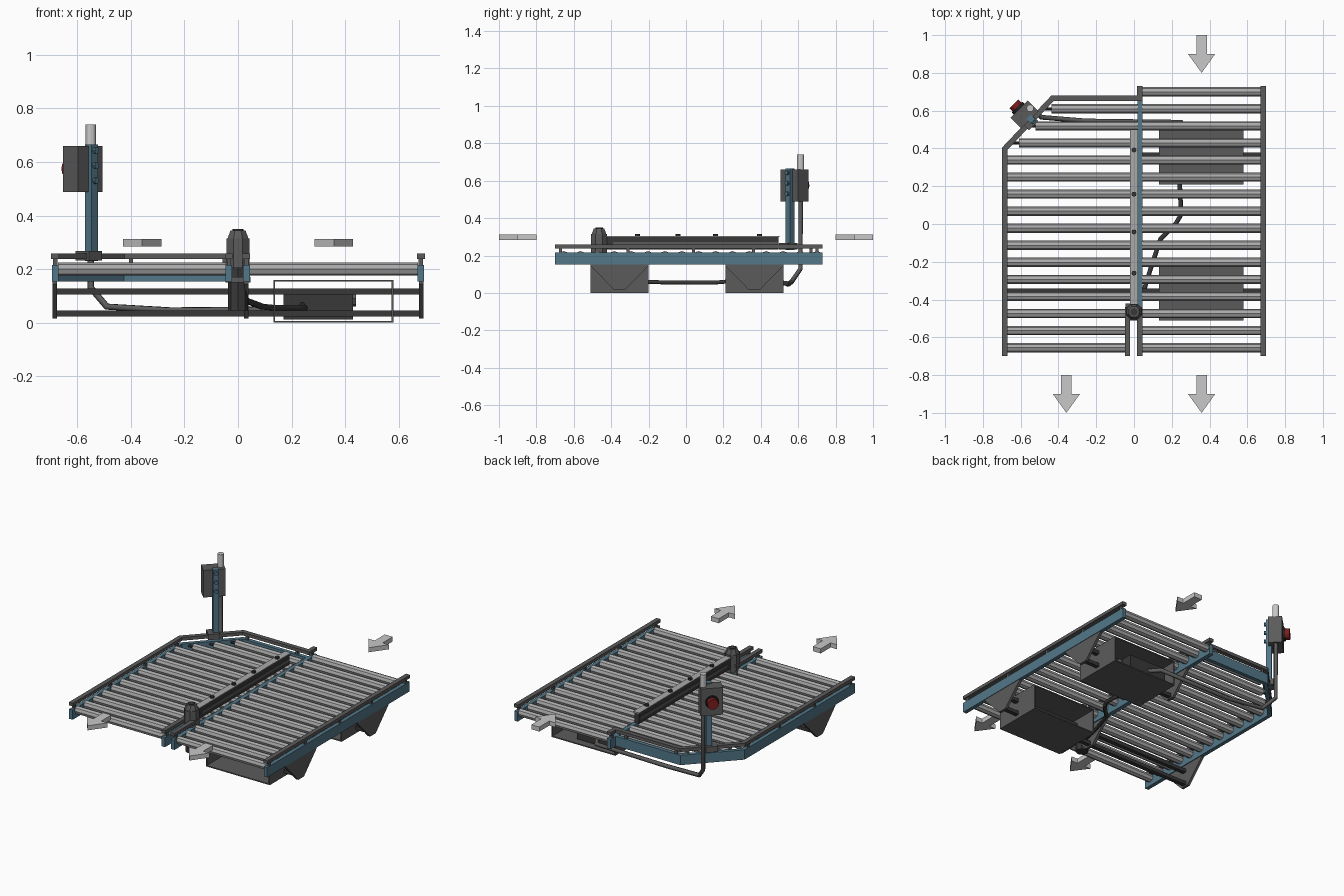
import bpy, bmesh, math
from mathutils import Vector, Matrix

if "Cube" in bpy.data.objects:
    bpy.data.objects.remove(bpy.data.objects["Cube"])


def mat(name, r, g, b):
    m = bpy.data.materials.new(name)
    m.diffuse_color = (r, g, b, 1)
    m.use_nodes = True
    m.node_tree.nodes["Principled BSDF"].inputs["Base Color"].default_value = m.diffuse_color
    return m


BLUE = mat("steel_blue", 0.085, 0.185, 0.25)
GREY = mat("dark_grey", 0.105, 0.105, 0.105)
DARK = mat("charcoal", 0.04, 0.04, 0.04)
ROLL = mat("roller_grey", 0.40, 0.40, 0.40)
LIGHT = mat("light_grey", 0.58, 0.58, 0.58)
RED = mat("button_red", 0.22, 0.012, 0.012)
BLACK = mat("black", 0.015, 0.015, 0.015)


def finish(name, bm, m):
    bmesh.ops.recalc_face_normals(bm, faces=bm.faces)
    me = bpy.data.meshes.new(name)
    bm.to_mesh(me)
    bm.free()
    me.materials.append(m)
    ob = bpy.data.objects.new(name, me)
    bpy.context.collection.objects.link(ob)
    return ob


def box(name, x, y, z, m, rot=0):
    """Box from (min, max) ranges, optionally turned about its own vertical axis."""
    bm = bmesh.new()
    size = [r[1] - r[0] for r in (x, y, z)]
    mid = [(r[0] + r[1]) / 2 for r in (x, y, z)]
    M = Matrix.Translation(mid) @ Matrix.Rotation(rot, 4, 'Z') @ Matrix.Diagonal((*size, 1))
    bmesh.ops.create_cube(bm, size=1, matrix=M)
    return finish(name, bm, m)


def cyl(name, a, b, r, m, n=8, r2=None, spin=0):
    """Cylinder or cone between two points."""
    a, b = Vector(a), Vector(b)
    d = b - a
    M = (Matrix.Translation((a + b) / 2) @ d.to_track_quat('Z', 'Y').to_matrix().to_4x4()
         @ Matrix.Rotation(spin, 4, 'Z'))
    bm = bmesh.new()
    bmesh.ops.create_cone(bm, cap_ends=True, segments=n, radius1=r,
                          radius2=r if r2 is None else r2, depth=d.length, matrix=M)
    return finish(name, bm, m)


def prism(name, pts, vec, m):
    """Extrude a closed outline of 3D points along a vector."""
    bm = bmesh.new()
    f = bm.faces.new([bm.verts.new(p) for p in pts])
    ret = bmesh.ops.extrude_face_region(bm, geom=[f])
    bmesh.ops.translate(bm, vec=vec,
                        verts=[v for v in ret["geom"] if isinstance(v, bmesh.types.BMVert)])
    return finish(name, bm, m)


def rail(name, path, w, z0, z1, m):
    """Rectangular bar following a flat path with mitred corners."""
    p = [Vector(q) for q in path]
    left, right = [], []
    for i, q in enumerate(p):
        d1 = (q - p[i - 1]).normalized() if i else (p[1] - q).normalized()
        d2 = (p[i + 1] - q).normalized() if i < len(p) - 1 else d1
        n1, n2 = Vector((-d1.y, d1.x)), Vector((-d2.y, d2.x))
        n = (n1 + n2).normalized()
        n *= w / 2 / n.dot(n1)
        left.append(q + n)
        right.append(q - n)
    return prism(name, [(v.x, v.y, z0) for v in left + right[::-1]], (0, 0, z1 - z0), m)


def cable(name, pts, r, m):
    cu = bpy.data.curves.new(name, 'CURVE')
    cu.dimensions = '3D'
    cu.bevel_depth = r
    cu.bevel_resolution = 1
    cu.use_fill_caps = True
    sp = cu.splines.new('POLY')
    sp.points.add(len(pts) - 1)
    for q, co in zip(sp.points, pts):
        q.co = (*co, 1)
    cu.materials.append(m)
    bpy.context.collection.objects.link(bpy.data.objects.new(name, cu))


# Frame rails and the guard bars above them
LEFT = [(-0.683, -0.70), (-0.683, 0.40), (-0.43, 0.667), (0.018, 0.667)]
RIGHT = [(0.683, -0.70), (0.683, 0.73)]
rail("left_frame", LEFT, 0.024, 0.153, 0.215, BLUE)
rail("right_frame", RIGHT, 0.024, 0.153, 0.215, BLUE)
rail("inner_right_frame", [(0.031, -0.70), (0.031, 0.73)], 0.026, 0.153, 0.215, BLUE)
rail("inner_left_frame", [(-0.034, -0.70), (-0.034, -0.44)], 0.024, 0.153, 0.215, BLUE)
rail("left_guard", LEFT, 0.029, 0.238, 0.258, GREY)
rail("right_guard", RIGHT, 0.029, 0.238, 0.258, GREY)
rail("inner_right_guard_front", [(0.031, -0.70), (0.031, -0.44)], 0.028, 0.238, 0.258, GREY)
rail("inner_left_guard_front", [(-0.034, -0.70), (-0.034, -0.44)], 0.028, 0.238, 0.258, GREY)
rail("inner_right_guard_back", [(0.031, 0.65), (0.031, 0.73)], 0.028, 0.238, 0.258, GREY)

# Small posts carrying the guard bars
posts = [(s * 0.683, y) for s in (-1, 1) for y in (-0.67, -0.31, 0.04, 0.36)]
posts += [(0.683, 0.70), (0.031, 0.70), (0.031, -0.67), (-0.034, -0.67), (-0.40, 0.667), (-0.05, 0.667)]
for x, y in posts:
    box("guard_post", (x - 0.008, x + 0.008), (y - 0.008, y + 0.008), (0.21, 0.242), GREY)

# Rollers; the left lane ones are shortened at the cut corner
for i in range(16):
    y = 0.70 - i * 0.0903
    cyl("right_roller", (0.042, y, 0.2), (0.673, y, 0.2), 0.0245, ROLL)
    if i:
        x0 = max(-0.673, -0.635 + (y - 0.4) * 0.945) if y > 0.4 else -0.673
        x1 = 0.02 if y > -0.42 else -0.044
        cyl("left_roller", (x0, y, 0.2), (x1, y, 0.2), 0.0245, ROLL)
        if y > 0.4:
            cyl("roller_axle", (x0 - 0.05, y, 0.2), (x0, y, 0.2), 0.008, DARK)

# Tapered legs and crossbars
for y, xs in ((-0.355, (-0.684, 0.031, 0.684)), (0.365, (0.031, 0.684))):
    for x in xs:
        out = [(-0.155, 0.16), (0.155, 0.16), (0.155, 0.145), (0.028, 0.015), (-0.028, 0.015), (-0.155, 0.145)]
        prism("leg_plate", [(x - 0.008, y + a, b) for a, b in out], (0.016, 0, 0), GREY)
    for z in (0.034, 0.116):
        box("crossbar", (xs[0], 0.684), (y - 0.013, y + 0.013), (z - 0.011, z + 0.011), DARK)

# Open-ended housings under the right lane
for y0, y1 in ((-0.51, -0.20), (0.21, 0.52)):
    bm = bmesh.new()
    rings = []
    for y in (y0, y1):
        for t in (0, 0.007):
            rings.append([bm.verts.new((x, y, z)) for x, z in (
                (0.132 + t, t), (0.58 - t, t), (0.58 - t, 0.16 - t), (0.132 + t, 0.16 - t))])
    for a, b in ((0, 1), (2, 3), (0, 2), (1, 3)):
        for k in range(4):
            j = (k + 1) % 4
            bm.faces.new((rings[a][k], rings[a][j], rings[b][j], rings[b][k]))
    finish("housing", bm, GREY)
box("drive_unit", (0.17, 0.43), (0.26, 0.48), (0.012, 0.112), DARK)
cyl("drive_motor", (0.32, 0.385, 0.09), (0.44, 0.385, 0.09), 0.03, GREY)

# Diverter arm between the lanes
box("diverter_body", (-0.016, 0.016), (-0.46, 0.495), (0.232, 0.298), DARK)
box("diverter_top", (-0.021, 0.021), (-0.44, 0.50), (0.298, 0.305), ROLL)
box("diverter_strip", (-0.019, 0.019), (-0.39, 0.49), (0.255, 0.272), GREY)
for y in (-0.26, -0.042, 0.158, 0.392):
    cyl("diverter_knob", (0, y, 0.30), (0, y, 0.316), 0.013, DARK)

# Pivot and its motor
cyl("pivot_body", (0, -0.465, 0.205), (0, -0.465, 0.315), 0.046, GREY, spin=math.pi / 8)
cyl("pivot_cap", (0, -0.465, 0.315), (0, -0.465, 0.345), 0.042, GREY, r2=0.03, spin=math.pi / 8)
cyl("pivot_bolt", (0, -0.465, 0.342), (0, -0.465, 0.349), 0.02, DARK)
cyl("pivot_motor", (0, -0.465, 0.045), (0, -0.465, 0.205), 0.037, DARK)
box("pivot_mount", (-0.046, 0.046), (-0.51, -0.42), (0.15, 0.17), GREY)

# Control post on the cut corner, turned by 45 degrees
Q = math.pi / 4
px, py = -0.547, 0.556
box("control_post", (px - 0.017, px + 0.017), (py - 0.017, py + 0.017), (0.23, 0.665), BLUE, Q)
box("post_clamp", (px - 0.045, px + 0.025), (py - 0.045, py + 0.025), (0.232, 0.268), GREY, Q)
box("control_box", (-0.645, -0.515), (0.54, 0.62), (0.488, 0.66), GREY, Q)
out = Vector((-1, 1, 0)).normalized()
face = Vector((-0.58, 0.58, 0.575)) + out * 0.04
cyl("stop_collar", face, face + out * 0.014, 0.04, BLACK, 12)
cyl("stop_button", face + out * 0.014, face + out * 0.04, 0.033, RED, 12)
for z in (0.53, 0.587, 0.643):
    c = Vector((px, py, z)) - out * 0.017
    cyl("push_button", c, c - out * 0.012, 0.012, BLUE)
cyl("beacon", (-0.55, 0.613, 0.655), (-0.55, 0.613, 0.74), 0.019, LIGHT, 12)

# Conduit from the control box and cable to the pivot motor
cable("conduit", [(-0.55, 0.613, 0.49), (-0.55, 0.613, 0.13), (-0.49, 0.565, 0.06),
                  (-0.25, 0.545, 0.045), (0.25, 0.54, 0.05), (0.29, 0.47, 0.06)], 0.013, GREY)
cable("motor_cable", [(0.24, 0.27, 0.065), (0.245, 0.15, 0.055), (0.25, 0.05, 0.055), (0.22, 0.0, 0.055),
                      (0.14, -0.08, 0.055), (0.09, -0.23, 0.06), (0.05, -0.36, 0.075), (0.01, -0.45, 0.09)],
      0.012, DARK)

# Flow arrows, all pointing to the front
for x, y in ((0.358, 0.8), (0.358, -1.0), (-0.358, -1.0)):
    half = [(0.072, 0.1), (0.028, 0.1), (0.028, 0.2)]
    shape = [(0, 0)] + half + [(-a, b) for a, b in half[::-1]]
    prism("flow_arrow", [(x + a, y + b, 0.284) for a, b in shape], (0, 0, 0.029), LIGHT)
